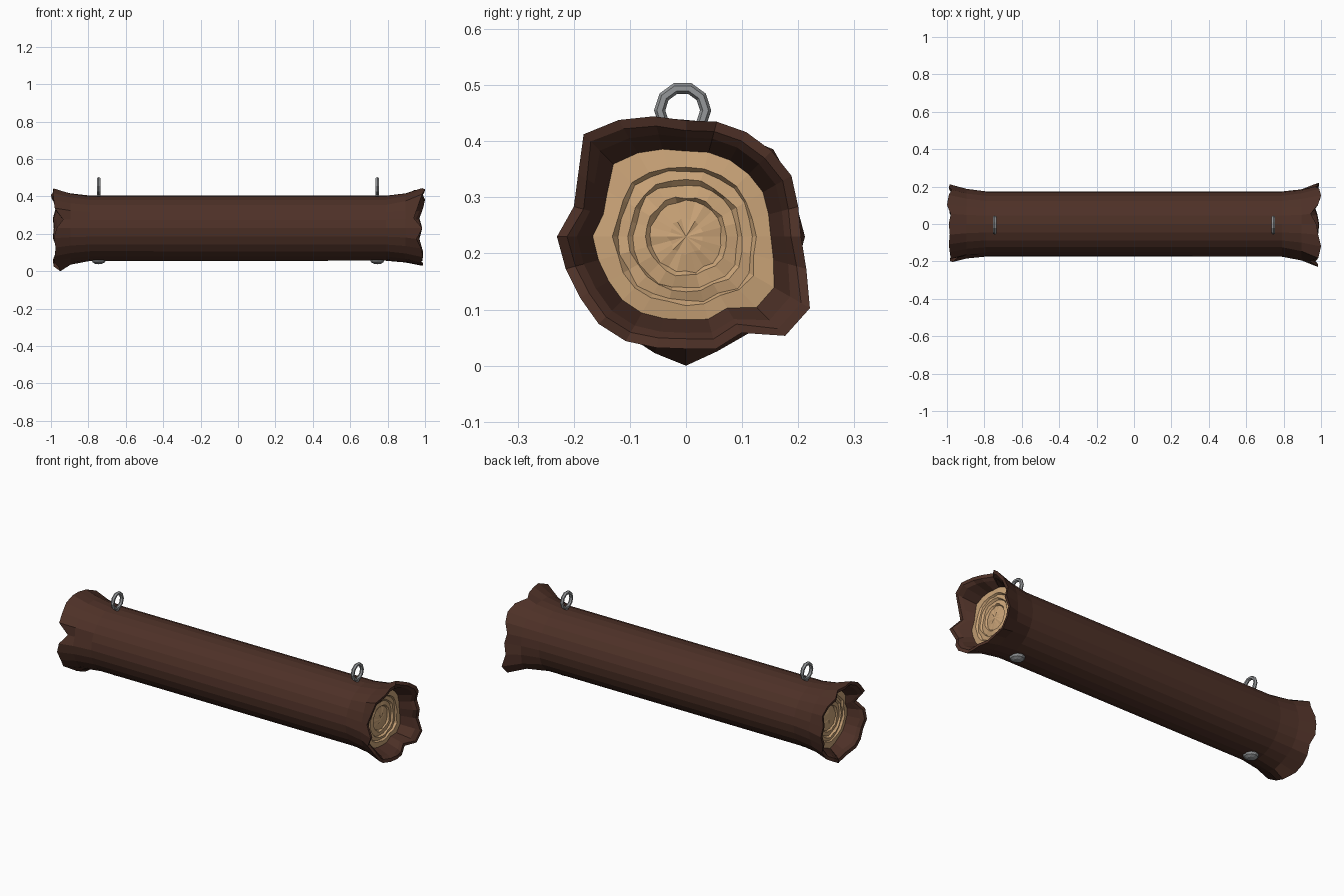
import bpy, bmesh, math, random
from mathutils import Matrix, Vector

if "Cube" in bpy.data.objects:
    bpy.data.objects.remove(bpy.data.objects["Cube"])

random.seed(4)
N, CZ = 24, 0.23          # sides of the log, height of its axis


def material(name, rgb):
    m = bpy.data.materials.new(name)
    m.diffuse_color = (*rgb, 1)
    m.use_nodes = True
    m.node_tree.nodes["Principled BSDF"].inputs["Base Color"].default_value = m.diffuse_color
    return m


BARK = material("dark bark", (0.075, 0.030, 0.020))
WOOD = material("cut wood", (0.60, 0.375, 0.19))
METAL = material("grey metal", (0.30, 0.31, 0.32))


def finish(bm, name, mat):
    bmesh.ops.recalc_face_normals(bm, faces=bm.faces[:])
    me = bpy.data.meshes.new(name)
    bm.to_mesh(me)
    bm.free()
    me.materials.append(mat)
    ob = bpy.data.objects.new(name, me)
    bpy.context.collection.objects.link(ob)
    return ob


def ring(bm, radii, xs):
    out = []
    for i in range(N):
        a = 2 * math.pi * i / N
        out.append(bm.verts.new((xs[i], radii[i] * math.cos(a), CZ + radii[i] * math.sin(a))))
    return out


def bridge(bm, a, b):
    for i in range(len(a)):
        j = (i + 1) % len(a)
        bm.faces.new((a[i], a[j], b[j], b[i]))


# Ragged rims: radius and distance from the middle, every 15 degrees from +y
RIM = {
    1: ([.205, .207, .217, .216, .215, .212, .207, .222, .240, .258, .222, .207,
         .230, .222, .218, .220, .215, .205, .200, .207, .198, .250, .255, .222],
        [.985, .97, .99, 1.0, .985, .945, .975, .985, 1.0, .985, .96, .94,
         .985, .955, .98, .99, .975, .985, .99, .98, .965, .985, .99, .97]),
    -1: ([.212, .205, .212, .220, .205, .210, .208, .220, .218, .212, .215, .180,
          .203, .205, .206, .212, .205, .215, .230, .212, .205, .212, .208, .205],
         [.985, .99, .975, .99, 1.0, .98, .99, .985, .99, .985, .98, .935,
          .97, .985, .975, .98, .985, .96, .95, .985, .99, .98, .97, .99]),
}
BODY = 0.173


def inner(r):
    return 0.157 + 0.6 * (r - 0.215)


# Bark: one loft from the left recess, over the rim, along the log and back in
bm = bmesh.new()
rings = []
for s in (-1, 1):
    R, X = RIM[s]
    half = [
        ring(bm, [inner(r) for r in R], [s * 0.895] * N),
        ring(bm, [inner(r) + 0.45 * (r - inner(r)) for r in R], [s * (x - 0.02) for x in X]),
        ring(bm, [r - 0.018 for r in R], [s * (x - 0.003) for x in X]),
        ring(bm, R, [s * x for x in X]),
        ring(bm, [BODY + 0.38 * (r - BODY) for r in R], [s * 0.895] * N),
        ring(bm, [BODY + 0.03 * (r - BODY) for r in R], [s * 0.79] * N),
    ]
    rings += half if s < 0 else half[::-1]
for a, b in zip(rings, rings[1:]):
    bridge(bm, a, b)
finish(bm, "log_bark", BARK)

# Cut wood faces: shallow terraces like growth rings, set inside each end
STEPS = [(1.02, .895), (.80, .900), (.76, .891), (.64, .895), (.60, .886), (.45, .890), (.41, .882), (.2, .887)]
for s, label in ((-1, "left"), (1, "right")):
    R, X = RIM[s]
    bm = bmesh.new()
    prev = None
    for k, (f, x) in enumerate(STEPS):
        mix = min(1, f * f)      # rings get rounder towards the middle
        jit = 0 if k == 0 else 0.003
        rad = [f * (mix * inner(r) + (1 - mix) * 0.157) + random.uniform(-jit, jit) for r in R]
        cur = ring(bm, rad, [s * (x + random.uniform(-jit, jit) * 0.7) for _ in R])
        if prev:
            bridge(bm, prev, cur)
        prev = cur
    c = bm.verts.new((s * 0.889, 0, CZ))
    for i in range(N):
        bm.faces.new((prev[i], prev[(i + 1) % N], c))
    finish(bm, label + "_cut_wood", WOOD)

# Hanging rings on top and bolt heads underneath
for s, label in ((-1, "left"), (1, "right")):
    bm = bmesh.new()
    loops = []
    for i in range(10):
        a = 2 * math.pi * (i + 0.5) / 10
        loop = []
        for j in range(6):
            b = 2 * math.pi * j / 6
            r = 0.041 + 0.010 * math.cos(b)
            loop.append(bm.verts.new((s * 0.745 + 0.010 * math.sin(b),
                                      -0.006 + r * math.sin(a), 0.455 + r * math.cos(a))))
        loops.append(loop)
    for i in range(10):
        bridge(bm, loops[i], loops[(i + 1) % 10])
    # short shank into the log
    bmesh.ops.create_cone(bm, cap_ends=True, segments=6, radius1=0.010, radius2=0.010, depth=0.05,
                          matrix=Matrix.Translation((s * 0.745, -0.006, 0.395)))
    finish(bm, label + "_hanging_ring", METAL)

    bm = bmesh.new()
    bmesh.ops.create_uvsphere(bm, u_segments=10, v_segments=6, radius=1,
                              matrix=Matrix.Translation((s * 0.745, 0, 0.059))
                              @ Matrix.Diagonal((0.04, 0.04, 0.022, 1)))
    finish(bm, label + "_bolt_head", METAL)
